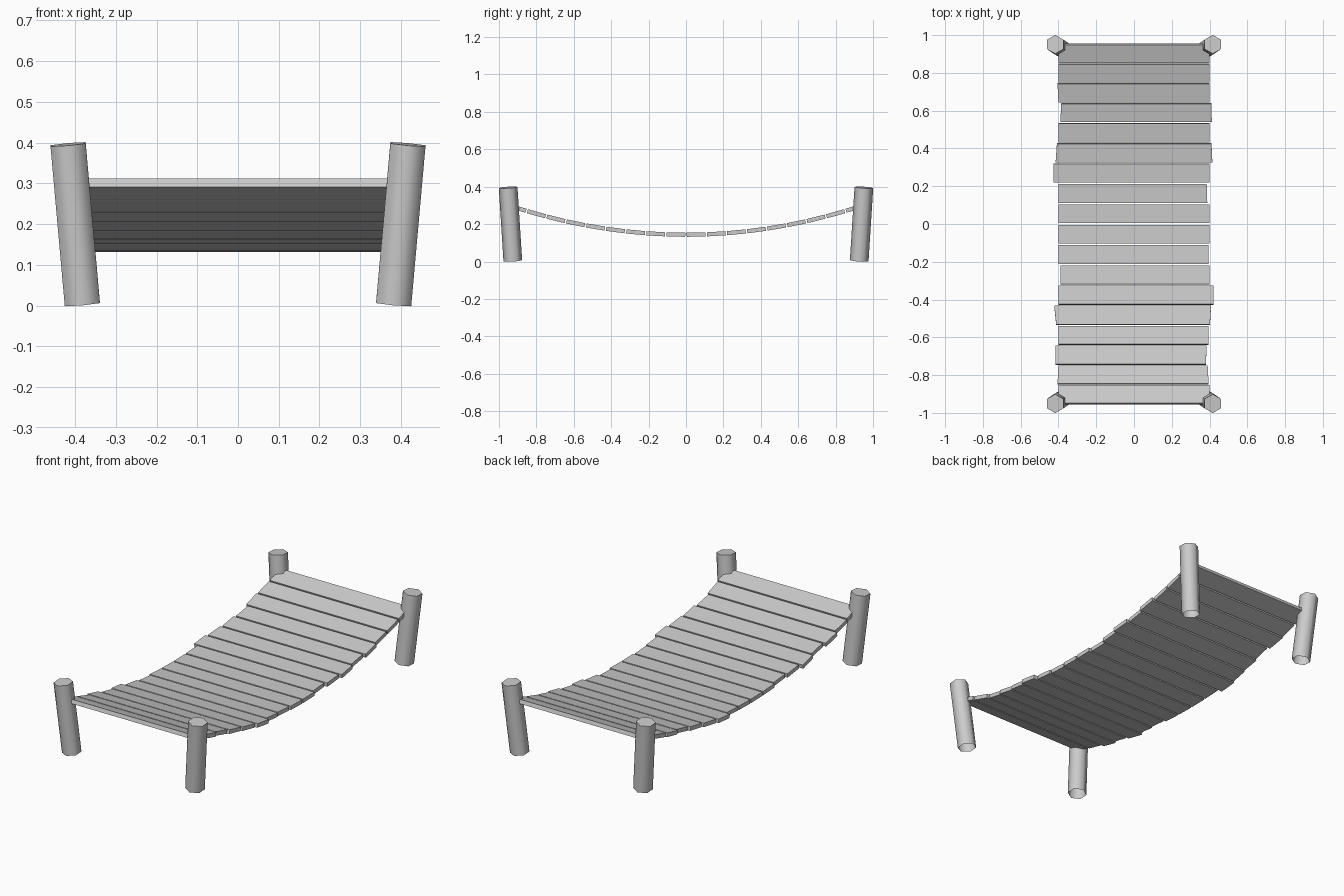
import bpy, bmesh
from math import pi, sin, cos, sqrt, atan, radians
from mathutils import Vector

if "Cube" in bpy.data.objects:
    bpy.data.objects.remove(bpy.data.objects["Cube"])


def make_object(name, bm):
    bmesh.ops.recalc_face_normals(bm, faces=bm.faces)
    mesh = bpy.data.meshes.new(name)
    bm.to_mesh(mesh)
    bm.free()
    obj = bpy.data.objects.new(name, mesh)
    bpy.context.collection.objects.link(obj)
    return obj


# Leaning six-sided posts, capped on top and open underneath
def post(name, sx, sy):
    base = Vector((0.382 * sx, 0.926 * sy, 0.004))
    top = Vector((0.417 * sx, 0.951 * sy, 0.396))
    turn = Vector((0, 0, 1)).rotation_difference(top - base)
    ring = [turn @ Vector((0.05 * sin(i * pi / 3), 0.05 * cos(i * pi / 3), 0)) for i in range(6)]
    bm = bmesh.new()
    low = [bm.verts.new(base + p) for p in ring]
    high = [bm.verts.new(top + p) for p in ring]
    for i in range(6):
        j = (i + 1) % 6
        bm.faces.new((low[i], low[j], high[j], high[i]))
    bm.faces.new(high)
    bmesh.ops.recalc_face_normals(bm, faces=bm.faces)
    # keep the open shell facing outwards
    bm.faces.ensure_lookup_table()
    if bm.faces[-1].normal.z < 0:
        bmesh.ops.reverse_faces(bm, faces=bm.faces)
    mesh = bpy.data.meshes.new(name)
    bm.to_mesh(mesh)
    bm.free()
    obj = bpy.data.objects.new(name, mesh)
    bpy.context.collection.objects.link(obj)
    bpy.ops.object.select_all(action='DESELECT')
    obj.select_set(True)
    bpy.context.view_layer.objects.active = obj
    bpy.ops.object.shade_smooth_by_angle(angle=radians(65))


for side, sx in (("left", -1), ("right", 1)):
    for end, sy in (("front", -1), ("back", 1)):
        post(f"{end}_{side}_post", sx, sy)

# Sagging line of the deck
SAG, LOW, THICK = 0.175, 0.143, 0.022
WIDTH, PITCH = 0.1, 0.108


def sag_point(s):
    """Point on the sagging line at arc distance s from the middle."""
    y, n = 0.0, 100
    for _ in range(n):
        y += s / n / sqrt(1 + (2 * SAG * y) ** 2)
    return y, LOW + SAG * y * y, atan(2 * SAG * y)


# Uneven plank ends: left back, left front, right back, right front
uneven = {
    1: (-.40, -.405, .39, .395), 2: (-.415, -.415, .385, .38),
    3: (-.40, -.40, .395, .395), 4: (-.422, -.412, .408, .402),
    5: (-.40, -.40, .42, .42), 6: (-.39, -.39, .40, .40),
    7: (-.40, -.40, .395, .395), 10: (-.40, -.40, .385, .388),
    11: (-.425, -.425, .40, .40), 12: (-.408, -.415, .41, .415),
    14: (-.385, -.39, .41, .412), 15: (-.405, -.40, .40, .40),
}

# Planks laid front to back along the sag
for k in range(18):
    mid = (k - 8.5) * PITCH
    lb, lf, rb, rf = uneven.get(k, (-.40, -.40, .40, .40))
    bm = bmesh.new()
    rings = []
    for s, xl, xr in ((mid - WIDTH / 2, lf, rf), (mid + WIDTH / 2, lb, rb)):
        y, z, a = sag_point(s)
        ny, nz = -sin(a) * THICK / 2, cos(a) * THICK / 2
        rings.append([bm.verts.new(p) for p in (
            (xl, y - ny, z - nz), (xr, y - ny, z - nz),
            (xr, y + ny, z + nz), (xl, y + ny, z + nz))])
    near, far = rings
    bm.faces.new(near)
    bm.faces.new(far[::-1])
    for i in range(4):
        j = (i + 1) % 4
        bm.faces.new((near[i], far[i], far[j], near[j]))
    make_object(f"plank_{k + 1:02d}", bm)
